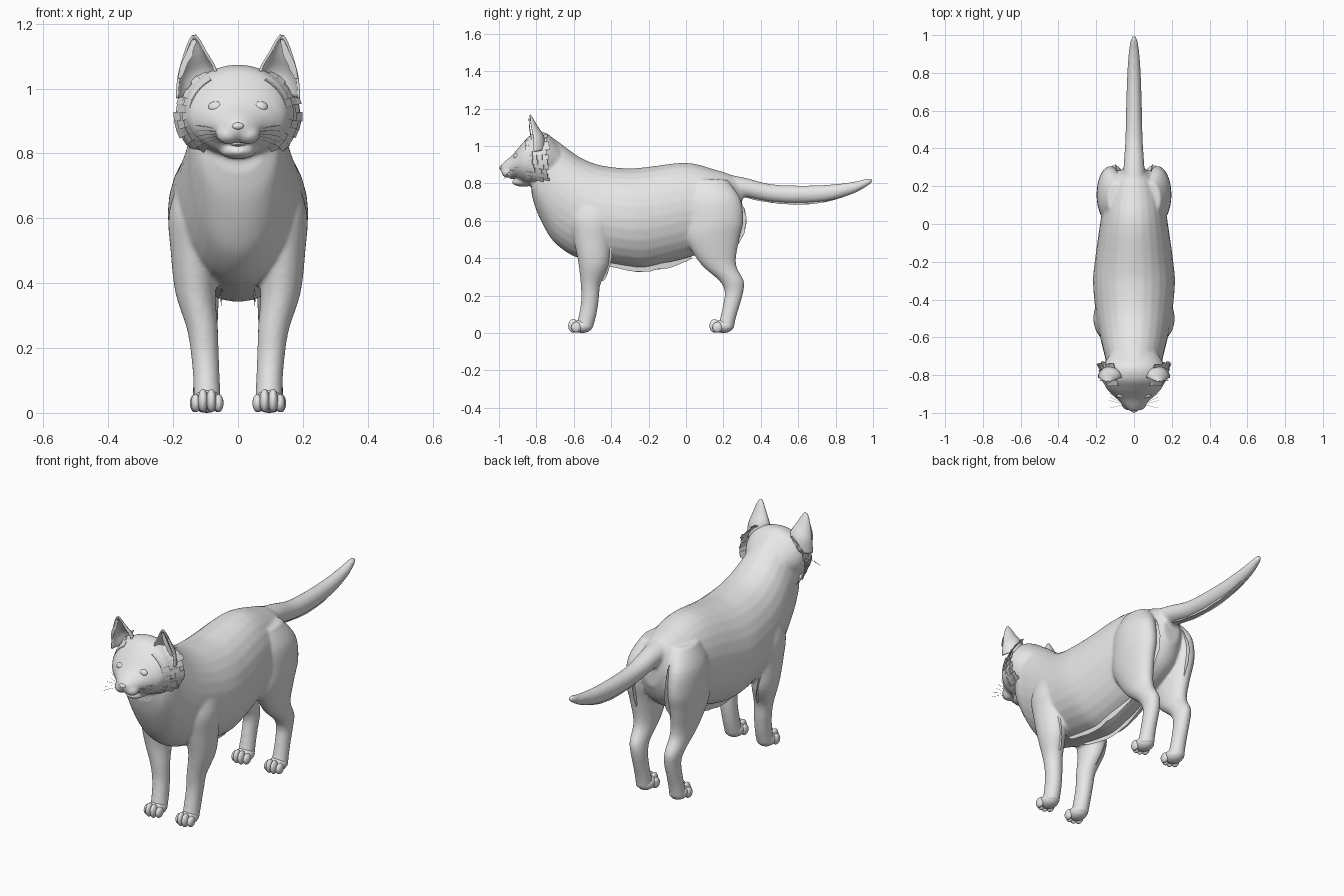
import bpy, bmesh, math, random
from mathutils import Vector, Matrix

if "Cube" in bpy.data.objects:
    bpy.data.objects.remove(bpy.data.objects["Cube"])

random.seed(4)
fur = bpy.data.materials.new("light_gray_fur")
fur.diffuse_color = (0.8, 0.8, 0.8, 1)
fur.use_nodes = True
fur.node_tree.nodes["Principled BSDF"].inputs["Base Color"].default_value = fur.diffuse_color


def finish(name, bm, normals=True):
    if normals:
        bmesh.ops.recalc_face_normals(bm, faces=bm.faces)
    me = bpy.data.meshes.new(name)
    bm.to_mesh(me)
    bm.free()
    for p in me.polygons:
        p.use_smooth = True
    me.materials.append(fur)
    ob = bpy.data.objects.new(name, me)
    bpy.context.collection.objects.link(ob)
    return ob


def spline(rows, n=4):
    """Smooth interpolation through rows of numbers."""
    out = []
    for i in range(len(rows) - 1):
        a, b, c, d = (rows[max(0, min(len(rows) - 1, i + k))] for k in (-1, 0, 1, 2))
        for s in range(n):
            t = s / n
            out.append([0.5 * (2 * q + (r - p) * t + (2 * p - 5 * q + 4 * r - w) * t * t
                               + (3 * q - p - 3 * r + w) * t ** 3)
                        for p, q, r, w in zip(a, b, c, d)])
    return out + [list(rows[-1])]


def loft(bm, rows, axis, seg=28):
    """Closed tube of elliptical rings; rows are x, y, z, half width, second radius."""
    rings = []
    for x, y, z, rx, r2 in spline(rows):
        ring = []
        for k in range(seg):
            a = 2 * math.pi * k / seg
            u, v = rx * math.cos(a), r2 * math.sin(a)
            ring.append(bm.verts.new((x + u, y, z + v) if axis == 'Y' else (x + u, y + v, z)))
        rings.append(ring)
    for r, s in zip(rings, rings[1:]):
        for k in range(seg):
            j = (k + 1) % seg
            bm.faces.new((r[k], r[j], s[j], s[k]))
    bm.faces.new(rings[0])
    bm.faces.new(rings[-1])


def side_loft(bm, rows):
    """Tube from rows of y, top, bottom, half width."""
    loft(bm, [(0, y, (t + b) / 2, w, (t - b) / 2) for y, t, b, w in rows], 'Y')


def ball(bm, pos, rad, seg=20):
    m = Matrix.Translation(pos) @ Matrix.Diagonal((*rad, 1))
    bmesh.ops.create_uvsphere(bm, u_segments=seg, v_segments=seg // 2 + 2, radius=1, matrix=m)


# Coat: torso, head, legs and tail fused into one skin
bm = bmesh.new()
side_loft(bm, [(.30, .79, .62, .05), (.25, .84, .52, .11), (.15, .875, .45, .155),
               (0, .91, .40, .18), (-.2, .888, .345, .208), (-.31, .88, .35, .217),
               (-.45, .895, .375, .205), (-.55, .93, .395, .19), (-.62, .975, .42, .175),
               (-.70, 1.035, .48, .155), (-.75, 1.05, .55, .145), (-.80, .95, .655, .12),
               (-.825, .88, .74, .08)])
side_loft(bm, [(-.68, 1.01, .83, .12), (-.75, 1.07, .80, .162), (-.82, 1.065, .79, .166),
               (-.87, 1.02, .80, .147), (-.90, .985, .82, .118), (-.93, .95, .833, .085),
               (-.96, .925, .838, .058), (-.985, .903, .855, .03), (-.992, .89, .87, .012)])
ball(bm, (0, -.87, .806), (.055, .062, .024))          # lower jaw
for s in (-1, 1):
    ball(bm, (s * .03, -.95, .858), (.038, .037, .03))  # whisker pads
    loft(bm, [(s * x, y, z, rx, ry) for z, x, y, rx, ry in (
        (.02, .095, -.545, .042, .045), (.10, .097, -.525, .041, .047),
        (.18, .102, -.513, .043, .047), (.26, .110, -.510, .048, .053),
        (.37, .131, -.493, .062, .082), (.50, .135, -.50, .073, .10),
        (.62, .13, -.50, .083, .12), (.75, .10, -.50, .07, .10))], 'Z')
    loft(bm, [(s * x, y, z, rx, ry) for z, x, y, rx, ry in (
        (.02, .10, .21, .042, .045), (.08, .10, .225, .039, .042),
        (.15, .10, .243, .037, .045), (.22, .10, .257, .039, .05),
        (.28, .105, .243, .043, .066), (.37, .11, .172, .052, .095),
        (.50, .12, .143, .067, .142), (.60, .124, .155, .074, .152),
        (.72, .12, .15, .07, .14), (.82, .09, .13, .05, .09))], 'Z')
loft(bm, [(0, .15, .80, .07, .06), (.0, .31, .778, .055, .053), (0, .45, .748, .046, .048),
          (0, .61, .74, .042, .048), (0, .77, .75, .037, .043), (0, .90, .778, .029, .031),
          (0, .97, .806, .019, .02), (0, .997, .815, .008, .01)], 'Y')
coat = finish("coat", bm)
m = coat.modifiers.new("fuse", 'REMESH')
m.mode, m.voxel_size, m.use_smooth_shade = 'VOXEL', 0.008, True
m = coat.modifiers.new("soften", 'SMOOTH')
m.factor, m.iterations = 0.5, 7

# Paws with four toes each
for name, y0, x0 in (("front_paw", -.565, .095), ("hind_paw", .19, .098)):
    for s, side in ((-1, "left"), (1, "right")):
        bm = bmesh.new()
        ball(bm, (s * x0, y0 + .01, .036), (.045, .055, .036))
        for dx, dy, h in ((-.035, -.022, .030), (-.013, -.038, .038),
                          (.013, -.038, .038), (.035, -.022, .030)):
            ball(bm, (s * x0 + dx, y0 + dy, h), (.0155, .027, h - .002))
        finish(f"{name}_{side}", bm)

# Eyes, lids, nose and tongue
for s, side in ((-1, "left"), (1, "right")):
    bm = bmesh.new()
    ball(bm, (s * .067, -.905, .943), (.025, .017, .018))
    finish("eye_" + side, bm)
bm = bmesh.new()
ball(bm, (0, -.984, .884), (.019, .014, .012))
finish("nose", bm)
bm = bmesh.new()
ball(bm, (0, -.90, .829), (.025, .045, .008))
finish("tongue", bm)

# Ears: cupped shells opening forward
for s, side in ((-1, "left"), (1, "right")):
    bm = bmesh.new()
    rows = spline([(.122, -.815, .99, .066, .06), (.128, -.815, 1.05, .055, .052),
                   (.134, -.825, 1.10, .035, .03), (.136, -.832, 1.14, .018, .014),
                   (.136, -.836, 1.163, .004, .003)])
    grid = []
    for x, y, z, w, d in rows:
        grid.append([bm.verts.new((s * (x + w * math.cos(a)), y + d * math.sin(a),
                                   z - .018 * math.cos(a) * w / .06))
                     for a in (math.pi * k / 12 for k in range(13))])
    for r, q in zip(grid, grid[1:]):
        for k in range(12):
            bm.faces.new((r[k], r[k + 1], q[k + 1], q[k]))
    ear = finish("ear_" + side, bm)
    m = ear.modifiers.new("thickness", 'SOLIDIFY')
    m.thickness, m.offset = .008, 0


def fringe(name, path, drop, n=5):
    """Mirrored pair of ragged fur strips hanging from a path."""
    pts = spline(path, n)
    bm = bmesh.new()
    for s in (-1, 1):
        prev = None
        for i, p in enumerate(pts):
            f = math.sin(math.pi * (i + .4) / len(pts)) ** .5 * random.uniform(.75, 1)
            q = Vector(p) + Vector(drop) * f
            pair = [bm.verts.new((s * v[0], v[1], v[2])) for v in (p, q)]
            if prev:
                bm.faces.new((prev[0], prev[1], pair[1], pair[0]))
            prev = pair
    finish(name, bm)


# Fur strips on belly, thighs, tail and ear edges
fringe("belly_fringe", [(.05, -.46, .39), (.055, -.3, .365), (.055, -.12, .375), (.04, .03, .41)],
       (-.005, 0, -.04))
fringe("thigh_fringe", [(.09, .26, .75), (.10, .285, .65), (.10, .28, .55), (.105, .245, .46)],
       (-.005, .04, -.015))
fringe("tail_fringe", [(.02, .30, .735), (.02, .5, .71), (.018, .7, .71), (.012, .9, .757)],
       (-.006, 0, -.022))
fringe("elbow_fringe", [(.165, -.42, .52), (.16, -.415, .44), (.14, -.425, .36), (.12, -.45, .28)],
       (-.005, .022, -.01))
fringe("ear_tufts", [(.185, -.825, 1.03), (.178, -.83, 1.07), (.160, -.835, 1.11), (.142, -.838, 1.15)],
       (-.028, -.006, .004), 3)

# Cheek ruff: overlapping rows of separate fur cards
bm = bmesh.new()
for s in (-1, 1):
    for layer in range(4):
        y, r = -.858 + .027 * layer, .150 + .009 * layer
        for k in range(12):
            a0 = math.radians(-52 + 9 * k)
            a1 = a0 + math.radians(9.5)
            length = random.uniform(.030, .050)
            flare = random.uniform(.012, .022)
            quad = []
            for a, dy, dr in ((a0, 0, 0), (a1, 0, 0), (a1, length, flare), (a0, length, flare)):
                quad.append(bm.verts.new((s * (r + dr) * math.cos(a), y + dy,
                                          .92 + (r - .012 + dr) * math.sin(a) * .93)))
            bm.faces.new(quad)
ruff = finish("cheek_ruff", bm)
for p in ruff.data.polygons:
    p.use_smooth = False
m = ruff.modifiers.new("thickness", 'SOLIDIFY')
m.thickness, m.offset = .003, 0

# Whiskers
cu = bpy.data.curves.new("whiskers", 'CURVE')
cu.dimensions, cu.bevel_depth, cu.bevel_resolution = '3D', .0007, 0
for s in (-1, 1):
    for k in range(5):
        sp = cu.splines.new('POLY')
        sp.points.add(4)
        for i, pt in enumerate(sp.points):
            t = i / 4
            pt.co = (s * (.05 + .08 * t), -.955 + t * (-.02 + .02 * k),
                     .85 + .005 * k + t * (.012 * k - .02) - .012 * t * t, 1)
cu.materials.append(fur)
bpy.context.collection.objects.link(bpy.data.objects.new("whiskers", cu))
